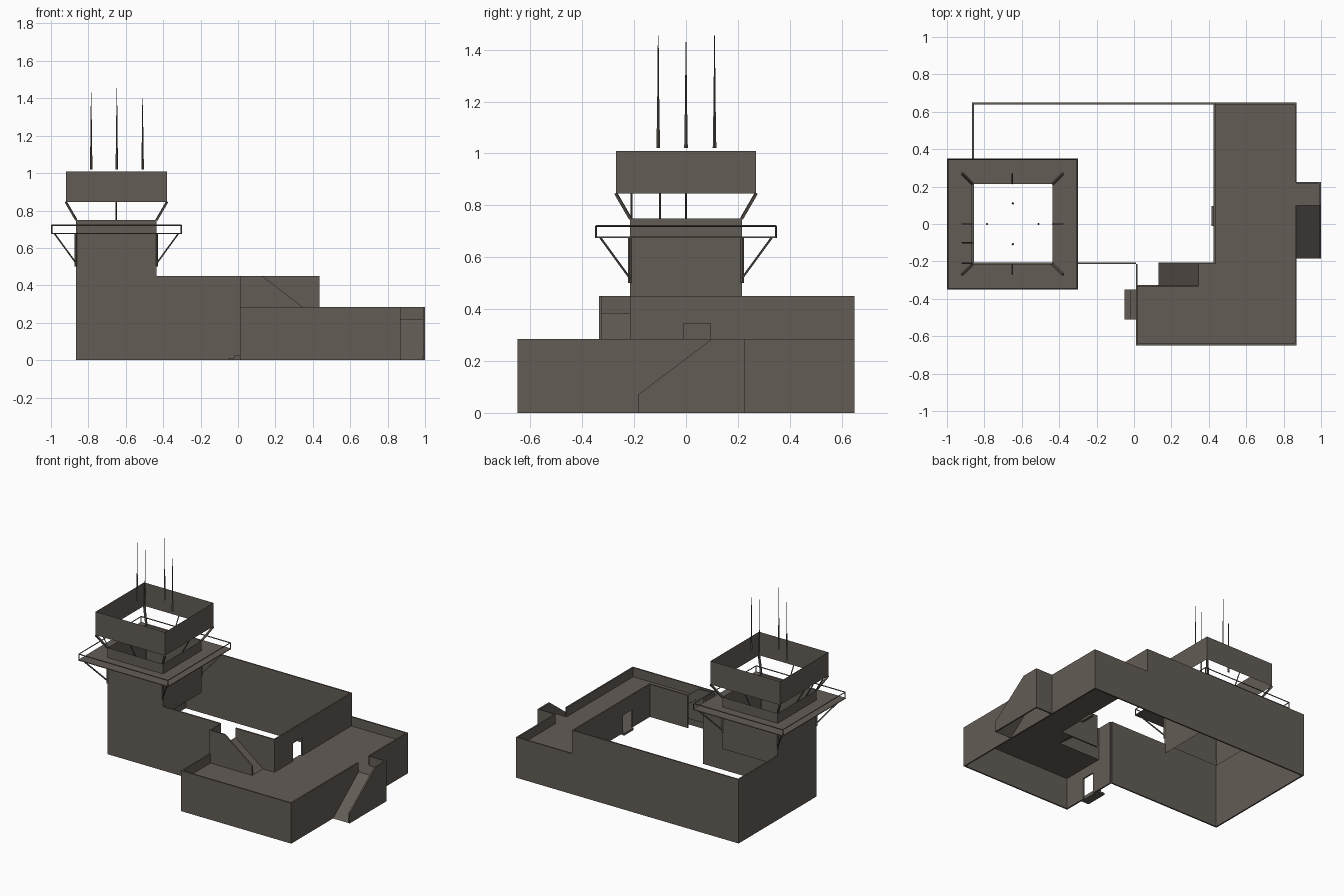
import bpy, bmesh
from mathutils import Vector

if "Cube" in bpy.data.objects:
    bpy.data.objects.remove(bpy.data.objects["Cube"])

mat = bpy.data.materials.new("taupe concrete")
mat.diffuse_color = (0.125, 0.107, 0.092, 1)
mat.use_nodes = True
mat.node_tree.nodes["Principled BSDF"].inputs["Base Color"].default_value = mat.diffuse_color


def finish(name, bm):
    bmesh.ops.recalc_face_normals(bm, faces=bm.faces)
    me = bpy.data.meshes.new(name)
    bm.to_mesh(me)
    bm.free()
    me.materials.append(mat)
    ob = bpy.data.objects.new(name, me)
    bpy.context.collection.objects.link(ob)
    return ob


def slab(name, axis, at, pts, t=0.0):
    """Flat 2D outline placed on a plane at axis=at, thickened by t along that axis."""
    bm = bmesh.new()
    k = "xyz".index(axis)

    def place(p):
        c = list(p)
        c.insert(k, at)
        return c
    f = bm.faces.new([bm.verts.new(place(p)) for p in pts])
    if t:
        ex = bmesh.ops.extrude_face_region(bm, geom=[f], use_keep_orig=True)
        d = Vector([t if i == k else 0 for i in range(3)])
        bmesh.ops.translate(bm, vec=d, verts=[v for v in ex["geom"] if isinstance(v, bmesh.types.BMVert)])
    return finish(name, bm)


def rect(a, b, c, d):
    return [(a, b), (c, b), (c, d), (a, d)]


def rods(name, segs, r, r2=None):
    """Square bars between point pairs, optionally tapered."""
    bm = bmesh.new()
    for a, b in segs:
        a, b = Vector(a), Vector(b)
        d = b - a
        m = d.to_track_quat('Z', 'Y').to_matrix().to_4x4()
        m.translation = (a + b) / 2
        bmesh.ops.create_cone(bm, cap_ends=True, segments=4, radius1=r,
                              radius2=r if r2 is None else r2, depth=d.length, matrix=m)
    return finish(name, bm)


def quad(name, pts):
    bm = bmesh.new()
    bm.faces.new([bm.verts.new(p) for p in pts])
    return finish(name, bm)


T = 0.01
WX, MX, LX, EX = -0.865, 0.435, 0.01, 0.87      # west, main east, low west, low east
SY, NY, FY, RY = -0.215, 0.65, -0.65, -0.335    # main south, north, low front, upper ramp front
H1, H2, R1, R2 = 0.285, 0.45, 0.22, 0.385       # parapet tops and roof levels

# main block walls (open court)
slab("main_south_wall", 'y', SY, rect(WX, 0, LX, H2), T)
slab("main_west_wall", 'x', WX, rect(SY, 0, NY, H2), T)
slab("north_wall", 'y', NY, [(WX, 0), (EX, 0), (EX, H1), (MX, H1), (MX, H2), (WX, H2)], -T)
slab("main_east_wall", 'x', MX, [(SY, R1), (-0.01, R1), (-0.01, 0.345), (0.095, 0.345),
                                 (0.095, R1), (NY, R1), (NY, H2), (SY, H2)], -T)
slab("main_ramp_wall", 'y', SY, rect(0.13, R1, MX, H2), T)
slab("roof_door_step", 'z', R1, rect(0.415, -0.01, MX, 0.095), -0.015)

# low block walls
slab("low_front_wall", 'y', FY, rect(LX, 0, EX, H1), T)
slab("low_west_wall", 'x', LX, [(FY, 0), (-0.48, 0), (-0.48, 0.15), (-0.38, 0.15), (-0.38, 0),
                                (SY, 0), (SY, H2), (RY, H2), (RY, H1), (FY, H1)], T)
slab("low_east_wall", 'x', EX, [(FY, 0), (NY, 0), (NY, H1), (0.225, H1), (0.225, R1),
                                (0.1, R1), (0.1, H1), (FY, H1)], -T)
slab("low_roof", 'z', R1, [(LX, FY), (EX, FY), (EX, NY), (MX, NY), (MX, SY),
                           (0.345, SY), (0.345, RY), (LX, RY)])

# entrance steps
slab("entrance_step_low", 'z', 0, rect(-0.05, -0.51, LX, -0.35), 0.012)
slab("entrance_step_high", 'z', 0.012, rect(-0.02, -0.51, LX, -0.35), 0.013)

# ground ramp on the east side
slab("east_ramp_side", 'x', 1.0, [(-0.185, 0), (0.225, 0), (0.225, H1), (0.1, H1), (-0.185, 0.07)], -T)
slab("east_ramp_back", 'y', 0.225, rect(EX, 0, 1.0, H1), -T)
quad("east_ramp", [(EX, -0.185, 0), (1, -0.185, 0), (1, 0.1, R1), (EX, 0.1, R1)])
slab("east_ramp_landing", 'z', R1, rect(EX, 0.1, 1.0, 0.225))

# roof ramp from low roof to upper level
slab("roof_ramp_side", 'y', RY, [(LX, R1), (0.345, R1), (0.345, H1), (0.13, H2), (LX, H2)], T)
quad("roof_ramp", [(0.345, RY, R1), (0.345, SY, R1), (0.13, SY, R2), (0.13, RY, R2)])

# tower shaft, thin sheets
TE, TN, TT = -0.435, 0.215, 0.75
slab("tower_south", 'y', SY, rect(WX, H2, TE, TT))
slab("tower_west", 'x', WX, rect(SY, H2, TN, TT))
slab("tower_north", 'y', TN, rect(WX, R2, TE, TT))
slab("tower_east", 'x', TE, rect(SY, R2, TN, TT))

# balcony deck around the shaft
bx0, bx1, by, bz, rz = -1.0, -0.3, 0.35, 0.675, 0.72
slab("deck_south", 'z', bz, rect(bx0, -by, bx1, SY), 0.005)
slab("deck_north", 'z', bz, rect(bx0, TN, bx1, by), 0.005)
slab("deck_west", 'z', bz, rect(bx0, SY, WX, TN), 0.005)
slab("deck_east", 'z', bz, rect(TE, SY, bx1, TN), 0.005)

# railing, braces under the deck
e = 0.003
c = [(bx0 + e, -by + e), (bx1 - e, -by + e), (bx1 - e, by - e), (bx0 + e, by - e)]
rail = [((*c[i], rz), (*c[(i + 1) % 4], rz)) for i in range(4)]
rail += [((*p, bz), (*p, rz)) for p in c]
rods("balcony_railing", rail, 0.004)
cx = -0.65
braces, feet = [], []
for sx in (-1, 1):
    for sy in (-1, 1):
        x, y = cx + sx * 0.217, sy * 0.217
        braces.append(((x, y, 0.52), (cx + sx * 0.33, sy * 0.33, bz)))
        feet.append(((x, y, 0.50), (x, y, bz)))
rods("deck_braces", braces, 0.005)
rods("deck_brace_feet", feet, 0.006)

# cab: open band of sheets on slanted posts
kx0, kx1, ky, kz0, kz1 = -0.92, -0.38, 0.27, 0.845, 1.01
for s, n in ((-1, "south"), (1, "north")):
    slab("cab_" + n, 'y', s * ky, rect(kx0, kz0, kx1, kz1))
for x, n in ((kx0, "west"), (kx1, "east")):
    slab("cab_" + n, 'x', x, rect(-ky, kz0, ky, kz1))
rods("cab_corner_posts", [((x0, s * TN, TT), (x1, s * ky, kz0))
                          for x0, x1 in ((WX, kx0), (TE, kx1)) for s in (-1, 1)], 0.008)
mid = [((cx, s * TN, TT), (cx, s * ky, kz0)) for s in (-1, 1)]
mid += [((WX, y, TT), (kx0, y, kz0)) for y in (0, -0.1, -0.21)]
mid += [((TE, 0, TT), (kx1, 0, kz0))]
rods("cab_mid_posts", mid, 0.004)

# antennas: stout base, thin whip
for i, (x, y, z) in enumerate([(-0.785, 0, 1.43), (-0.648, -0.107, 1.455),
                               (-0.648, 0.11, 1.455), (-0.51, 0, 1.40)]):
    rods(f"antenna_base_{i}", [((x, y, 1.02), (x, y, 1.2))], 0.007, 0.004)
    rods(f"antenna_whip_{i}", [((x, y, 1.2), (x, y, z))], 0.004, 0.0015)
